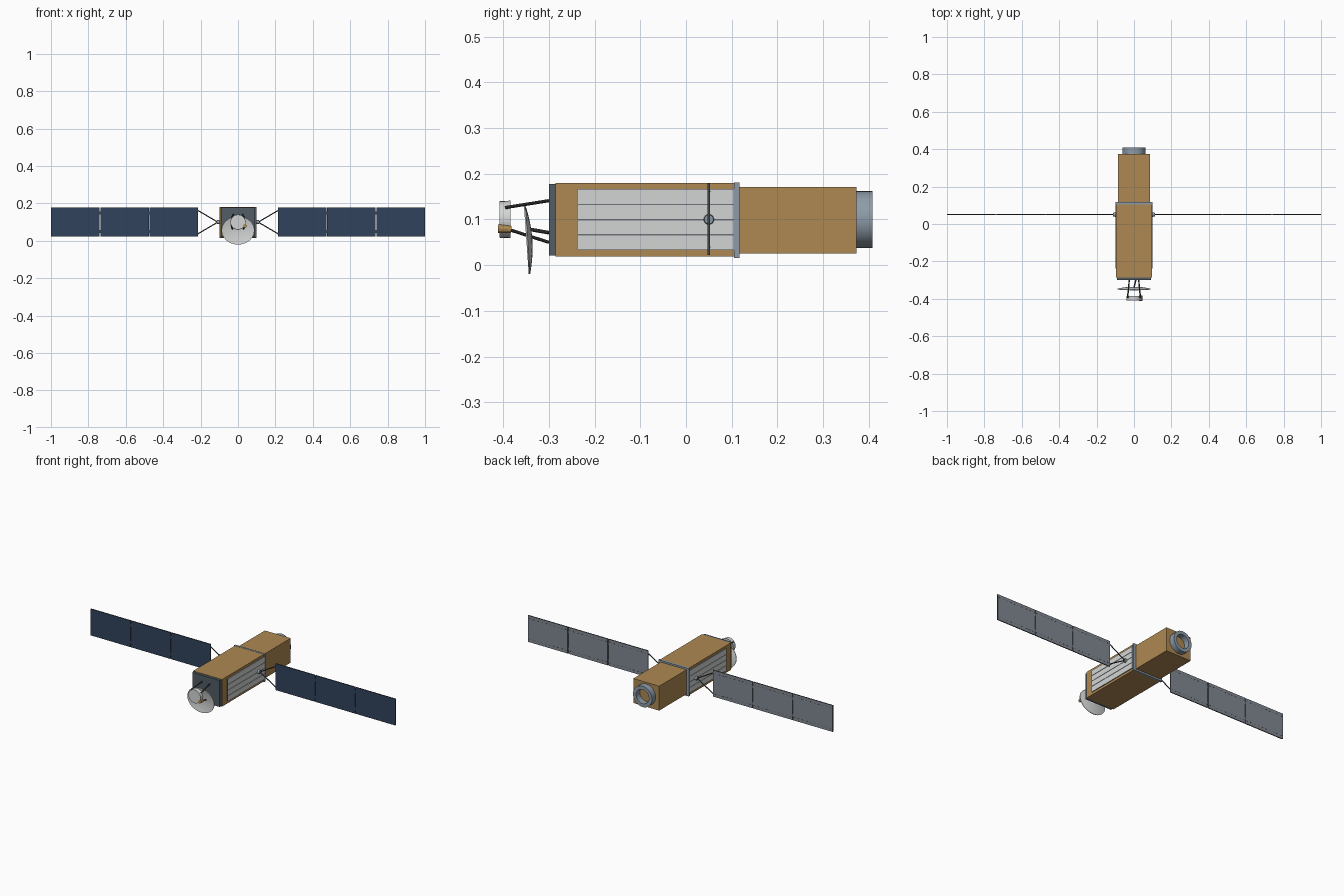
import bpy, bmesh, math
from mathutils import Vector

cube = bpy.data.objects.get("Cube")
if cube:
    bpy.data.objects.remove(cube)


def material(name, rgb):
    m = bpy.data.materials.new(name)
    m.use_nodes = True
    m.diffuse_color = (*rgb, 1)
    m.node_tree.nodes["Principled BSDF"].inputs["Base Color"].default_value = (*rgb, 1)
    return m


GOLD = material("gold foil", (0.42, 0.25, 0.085))
SILVER = material("light silver", (0.65, 0.66, 0.66))
STEEL = material("blue steel", (0.27, 0.33, 0.39))
SLATE = material("dark slate", (0.085, 0.11, 0.13))
NAVY = material("solar navy", (0.03, 0.055, 0.105))
GREY = material("panel grey", (0.22, 0.25, 0.29))
DARK = material("dark rod", (0.06, 0.06, 0.065))
LINE = material("radiator seam", (0.16, 0.17, 0.2))
AXIS_Z = 0.1


def finish(name, bm, *mats):
    bmesh.ops.recalc_face_normals(bm, faces=bm.faces)
    mesh = bpy.data.meshes.new(name)
    bm.to_mesh(mesh)
    bm.free()
    for m in mats:
        mesh.materials.append(m)
    ob = bpy.data.objects.new(name, mesh)
    bpy.context.collection.objects.link(ob)
    return ob


def add_box(bm, x, y, z):
    """Add a box from (low, high) pairs; returns its vertices."""
    verts = bmesh.ops.create_cube(bm, size=1)["verts"]
    for v in verts:
        v.co = [(a + b) / 2 + c * (b - a) for c, (a, b) in zip(v.co, (x, y, z))]
    return verts


def box(name, mat, x, y, z):
    bm = bmesh.new()
    add_box(bm, x, y, z)
    return finish(name, bm, mat)


def rod(name, mat, start, end, r1, r2=None, sides=10):
    """Tapered cylinder between two points."""
    a, b = Vector(start), Vector(end)
    bm = bmesh.new()
    bmesh.ops.create_cone(bm, cap_ends=True, segments=sides, radius1=r1,
                          radius2=r1 if r2 is None else r2, depth=(b - a).length)
    ob = finish(name, bm, mat)
    ob.location = (a + b) / 2
    ob.rotation_euler = (b - a).to_track_quat("Z", "Y").to_euler()
    return ob


def lathe(name, mat, profile, sides=32, closed=True):
    """Spin (radius, y) points around the lengthwise axis."""
    bm = bmesh.new()
    verts = [bm.verts.new((r, y, 0)) for r, y in profile]
    pairs = list(zip(verts, verts[1:] + verts[:1])) if closed else list(zip(verts, verts[1:]))
    edges = [bm.edges.new(p) for p in pairs]
    bmesh.ops.spin(bm, geom=verts + edges, cent=(0, 0, 0), axis=(0, 1, 0),
                   angle=math.tau, steps=sides)
    bmesh.ops.remove_doubles(bm, verts=bm.verts, dist=1e-5)
    ob = finish(name, bm, mat)
    ob.location.z = AXIS_Z
    return ob


def smooth(ob):
    bpy.ops.object.select_all(action="DESELECT")
    ob.select_set(True)
    bpy.context.view_layer.objects.active = ob
    bpy.ops.object.shade_smooth_by_angle(angle=math.radians(35))


# Main body
box("front_body", GOLD, (-0.095, 0.095), (-0.285, 0.106), (0.019, 0.18))
box("rear_body", GOLD, (-0.085, 0.085), (0.115, 0.373), (0.026, 0.171))
box("collar", STEEL, (-0.1, 0.1), (0.105, 0.117), (0.016, 0.181))
box("front_plate", SLATE, (-0.09, 0.09), (-0.3, -0.285), (0.021, 0.178))

# Rear docking ring, open in the middle
smooth(lathe("rear_ring", STEEL, [(0.062, 0.372), (0.062, 0.408), (0.042, 0.408), (0.042, 0.372)]))

# Radiators on both sides, with seams between the strips
for side, s in (("left", 1), ("right", -1)):
    def span(a, b):
        return tuple(sorted((s * a, s * b)))
    box(side + "_radiator_base", LINE, span(0.094, 0.098), (-0.237, 0.105), (0.033, 0.166))
    strips = bmesh.new()
    height = 0.133 / 4
    for i in range(4):
        low = 0.033 + i * height
        gap = 0.0015
        add_box(strips, span(0.097, 0.1), (-0.236, 0.104),
                (low + gap * (i > 0), low + height - gap * (i < 3)))
    finish(side + "_radiator_strips", strips, SILVER)

    # Solar array drive and yoke
    wing_y = 0.05
    hub = rod(side + "_array_hub", STEEL, (s * 0.094, wing_y, AXIS_Z),
              (s * 0.112, wing_y, AXIS_Z), 0.012, 0.010, 16)
    smooth(hub)
    for tag, z in (("upper", 0.164), ("lower", 0.036)):
        rod(f"{side}_{tag}_yoke", DARK, (s * 0.108, wing_y, AXIS_Z),
            (s * 0.217, wing_y, z), 0.003, sides=8)

    # Three solar panels: navy front, grey back, dark rim
    edges = (0.213, 0.475, 0.738, 1.0)
    panels, dashes = bmesh.new(), bmesh.new()
    for a, b in zip(edges, edges[1:]):
        x = span(a + 0.002 * (a > edges[0]), b - 0.002 * (b < edges[3]))
        add_box(panels, x, (wing_y - 0.003, wing_y + 0.003), (0.022, 0.179))
        count = 10
        pitch = (b - a) / count
        for i in range(count):
            start = a + pitch * (i + 0.25)
            for z in (0.04, 0.161):
                add_box(dashes, span(start, start + pitch / 2),
                        (wing_y + 0.002, wing_y + 0.0035), (z - 0.001, z + 0.001))
    panels.normal_update()
    for f in panels.faces:
        f.material_index = 0 if f.normal.y < -0.5 else 1 if f.normal.y > 0.5 else 2
    finish(side + "_solar_panels", panels, NAVY, GREY, DARK)
    finish(side + "_panel_dashes", dashes, DARK)
    for i, x in enumerate(edges[1:3]):
        for z in (0.05, 0.15):
            box(f"{side}_hinge", DARK, span(x - 0.004, x + 0.004),
                (wing_y - 0.002, wing_y + 0.002), (z - 0.008, z + 0.008))

# Dish antenna: shallow bowl opening forward
bowl = [(0.088 * t / 6, -0.336 - 0.010 * (t / 6) ** 2) for t in range(7)]
inner = [(r, y - 0.003) for r, y in reversed(bowl)]
dish = lathe("dish", SILVER, bowl + inner, 32, closed=False)
dish.location = (0, 0.005, 0.08)
dish.scale.z = 0.86
dish.rotation_euler.x = math.radians(4)
dish.location.y -= 0.006
smooth(dish)
rod("dish_mount", DARK, (0, -0.34, 0.078), (0.01, -0.3, 0.071), 0.004)

# Forward drum carried on struts, with a gold feed beside it
drum = lathe("forward_drum", SILVER,
             [(0, -0.408), (0.040, -0.408), (0.041, -0.384), (0, -0.384)], 24, closed=False)
smooth(drum)
for tag, s in (("left", 1), ("right", -1)):
    rod(tag + "_upper_strut", DARK, (s * 0.034, -0.395, 0.126), (s * 0.025, -0.3, 0.141), 0.0035)
    rod(tag + "_lower_strut", DARK, (s * 0.036, -0.4, 0.082), (s * 0.025, -0.3, 0.05), 0.0035)
rod("gold_feed", GOLD, (0.036, -0.411, 0.08), (0.036, -0.382, 0.078), 0.010, 0.008, 12)
